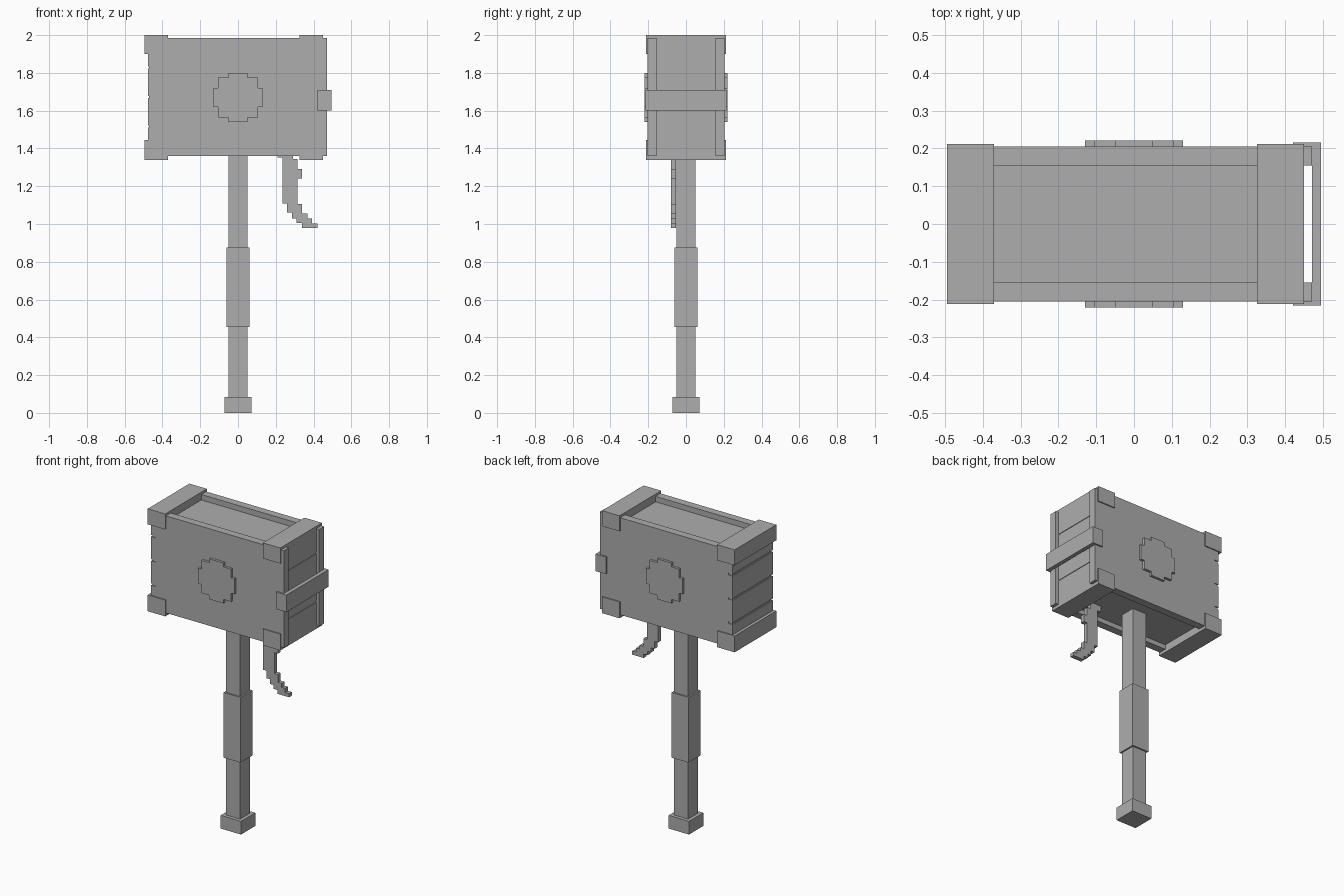
import bpy
import bmesh
from mathutils import Matrix, Vector

default = bpy.data.objects.get("Cube")
if default:
    bpy.data.objects.remove(default, do_unlink=True)

grey = bpy.data.materials.new("plain grey")
grey.use_nodes = True
grey.diffuse_color = (0.42, 0.42, 0.42, 1)
grey.node_tree.nodes["Principled BSDF"].inputs["Base Color"].default_value = (0.42, 0.42, 0.42, 1)


def finish(name, bm):
    bmesh.ops.recalc_face_normals(bm, faces=bm.faces)
    mesh = bpy.data.meshes.new(name)
    bm.to_mesh(mesh)
    bm.free()
    mesh.materials.append(grey)
    obj = bpy.data.objects.new(name, mesh)
    bpy.context.scene.collection.objects.link(obj)
    return obj


def box(name, x, y, z):
    """Block spanning the given (low, high) ranges."""
    bm = bmesh.new()
    spans = (x, y, z)
    size = Matrix.Diagonal([b - a for a, b in spans] + [1])
    centre = Matrix.Translation(Vector([(a + b) / 2 for a, b in spans]))
    bmesh.ops.create_cube(bm, size=1, matrix=centre @ size)
    return finish(name, bm)


def plate(name, outline, y):
    """Outline of (x, z) points extruded along y."""
    bm = bmesh.new()
    face = bm.faces.new([bm.verts.new((px, y[0], pz)) for px, pz in outline])
    side = bmesh.ops.extrude_face_region(bm, geom=[face])
    verts = [v for v in side["geom"] if isinstance(v, bmesh.types.BMVert)]
    bmesh.ops.translate(bm, verts=verts, vec=(0, y[1] - y[0], 0))
    return finish(name, bm)


def square(half):
    return (-half, half)


BOTTOM, TOP = 1.36, 1.985

# Handle
box("handle_shaft", square(0.05), square(0.05), (0.04, 1.42))
box("handle_grip", square(0.06), square(0.06), (0.455, 0.875))
box("pommel", square(0.0725), square(0.0725), (0, 0.085))

# Hammer head: recessed core with a broad board on the front and back
box("head_core", (-0.471, 0.446), square(0.2), (1.39, 1.95))
for name, y in (("front_board", (-0.205, -0.155)), ("back_board", (0.155, 0.205))):
    box(name, (-0.445, 0.47), y, (BOTTOM, TOP))

# End planks with narrow seams
count, gap = 4, 0.006
step = (TOP - BOTTOM) / count
for i in range(count):
    low = BOTTOM + i * step + (gap if i else 0)
    high = BOTTOM + (i + 1) * step - (gap if i < count - 1 else 0)
    box(f"left_end_plank_{i + 1}", (-0.476, -0.445), square(0.205), (low, high))
    box(f"right_end_plank_{i + 1}", (0.42, 0.45), square(0.16), (low, high))

# Bands across the four long edges of the ends
for side, x in (("left", (-0.495, -0.37)), ("right", (0.325, 0.45))):
    box(f"{side}_top_band", x, square(0.212), (1.90, 2.0))
    box(f"{side}_bottom_band", x, square(0.212), (1.34, 1.445))

# Brace wrapped around the right end
brace_z = (1.60, 1.71)
box("brace_plate", (0.47, 0.495), square(0.215), brace_z)
box("brace_front_return", (0.42, 0.495), (-0.215, -0.2), brace_z)
box("brace_back_return", (0.42, 0.495), (0.2, 0.215), brace_z)

# Stepped round emblem on both faces
quarter = [(0.13, 0.05), (0.105, 0.05), (0.105, 0.105), (0.05, 0.105), (0.05, 0.13)]
ring = quarter + [(-a, b) for a, b in reversed(quarter)]
ring += [(-a, -b) for a, b in quarter] + [(a, -b) for a, b in reversed(quarter)]
outline = [(a, 1.67 + b) for a, b in ring]
plate("front_emblem", outline, (-0.221, -0.2))
plate("back_emblem", outline, (0.2, 0.221))

# Hanging stepped strap
strap = [(0.21, 1.40), (0.21, 1.352), (0.235, 1.352), (0.235, 1.108),
         (0.26, 1.108), (0.26, 1.06), (0.285, 1.06), (0.285, 1.03),
         (0.31, 1.03), (0.31, 1.005), (0.338, 1.005), (0.338, 0.98),
         (0.42, 0.98), (0.42, 1.003), (0.392, 1.003), (0.392, 1.03),
         (0.367, 1.03), (0.367, 1.055), (0.34, 1.055), (0.34, 1.105),
         (0.315, 1.105), (0.315, 1.24), (0.34, 1.24), (0.34, 1.29),
         (0.315, 1.29), (0.315, 1.345), (0.29, 1.345), (0.29, 1.40)]
plate("hanging_strap", strap, (-0.08, -0.052))
